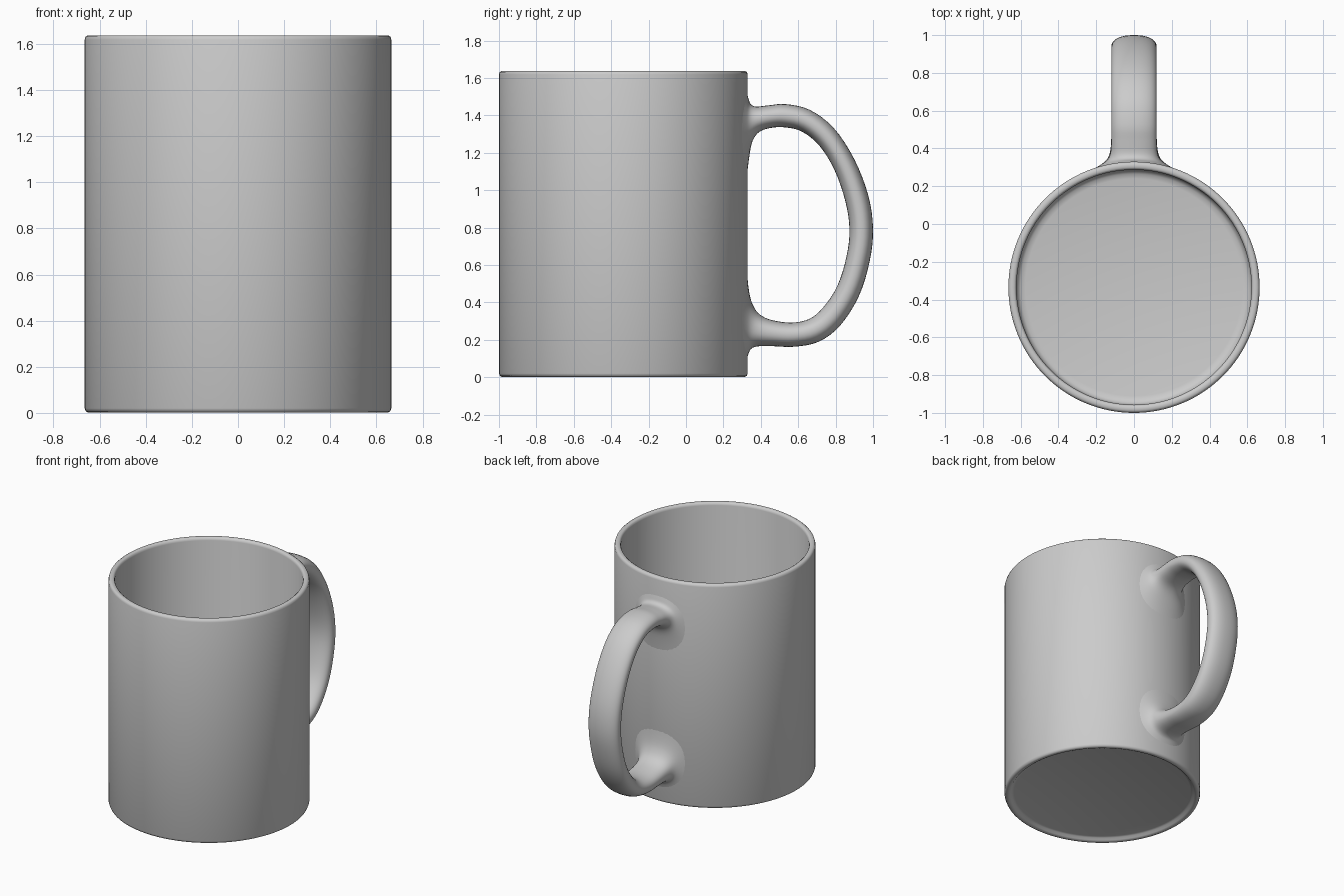
import bpy, bmesh, math
from mathutils import Vector

CY, R = -0.335, 0.665


def make_object(name, bm, angle):
    bmesh.ops.recalc_face_normals(bm, faces=bm.faces)
    mesh = bpy.data.meshes.new(name)
    bm.to_mesh(mesh)
    bm.free()
    ob = bpy.data.objects.new(name, mesh)
    bpy.context.collection.objects.link(ob)
    bpy.ops.object.select_all(action='DESELECT')
    ob.select_set(True)
    bpy.context.view_layer.objects.active = ob
    bpy.ops.object.shade_smooth_by_angle(angle=math.radians(angle))
    return ob


def bridge(bm, a, b):
    n = len(a)
    for i in range(n):
        bm.faces.new((a[i], a[(i + 1) % n], b[(i + 1) % n], b[i]))


# Mug body: lathed wall with rounded lip, inner floor and recessed base
profile = [(0.60, 0.025), (0.615, 0.02), (0.625, 0.008), (0.637, 0.002), (0.65, 0.002),
           (0.66, 0.007), (R, 0.02), (R, 1.618), (0.661, 1.631), (0.652, 1.637),
           (0.634, 1.637), (0.626, 1.631), (0.622, 1.618), (0.622, 0.10),
           (0.615, 0.078), (0.60, 0.066), (0.575, 0.06)]
bm = bmesh.new()
N = 128
rings = [[bm.verts.new((r * math.cos(2 * math.pi * i / N), CY + r * math.sin(2 * math.pi * i / N), z))
          for i in range(N)] for r, z in profile]
for a, b in zip(rings, rings[1:]):
    bridge(bm, a, b)
bm.faces.new(rings[0])
bm.faces.new(rings[-1])
make_object("mug_body", bm, 50)

# Handle stations: outer (y, z), inner (y, z), half width, amount of wrap around the body
stations = [
    (0.322, 1.53, 0.322, 1.04, 0.230, 1.0),
    (0.334, 1.490, 0.337, 1.17, 0.175, 0.9),
    (0.346, 1.460, 0.355, 1.26, 0.140, 0.6),
    (0.375, 1.447, 0.390, 1.31, 0.124, 0.2),
    (0.44, 1.453, 0.450, 1.332, 0.12, 0),
    (0.53, 1.460, 0.525, 1.336, 0.12, 0),
    (0.66, 1.430, 0.620, 1.313, 0.12, 0),
    (0.79, 1.332, 0.715, 1.235, 0.12, 0),
    (0.90, 1.165, 0.795, 1.105, 0.12, 0),
    (0.975, 0.970, 0.852, 0.940, 0.12, 0),
    (1.00, 0.790, 0.874, 0.790, 0.12, 0),
    (0.982, 0.620, 0.858, 0.645, 0.12, 0),
    (0.925, 0.435, 0.810, 0.490, 0.12, 0),
    (0.825, 0.277, 0.735, 0.375, 0.12, 0),
    (0.71, 0.190, 0.660, 0.312, 0.12, 0),
    (0.58, 0.163, 0.565, 0.292, 0.12, 0),
    (0.46, 0.166, 0.460, 0.305, 0.12, 0),
    (0.385, 0.165, 0.395, 0.335, 0.126, 0.2),
    (0.350, 0.153, 0.358, 0.385, 0.142, 0.6),
    (0.335, 0.128, 0.337, 0.46, 0.175, 0.9),
    (0.322, 0.085, 0.322, 0.60, 0.230, 1.0),
]


def catmull(p, t):
    return [0.5 * (2 * b + (c - a) * t + (2 * a - 5 * b + 4 * c - d) * t * t
            + (3 * b - a - 3 * c + d) * t ** 3) for a, b, c, d in zip(*p)]


STEPS, M = 4, 36
pts = [stations[0]] + stations + [stations[-1]]
dense = [catmull(pts[i:i + 4], k / STEPS) for i in range(len(stations) - 1) for k in range(STEPS)]
dense.append(stations[-1])

# Handle: rounded section lofted through the stations, flaring into the wall
bm = bmesh.new()
rings = []
for oy, oz, iy, iz, w, wrap in dense:
    ring = []
    for j in range(M):
        c, s = math.cos(2 * math.pi * j / M), math.sin(2 * math.pi * j / M)
        x = w * math.copysign(abs(c) ** 0.88, c)
        v = 0.5 + 0.5 * math.copysign(abs(s) ** 0.88, s)
        y = iy + (oy - iy) * v - wrap * (R - math.sqrt(R * R - x * x))
        ring.append(bm.verts.new((x, y, iz + (oz - iz) * v)))
    rings.append(ring)
for a, b in zip(rings, rings[1:]):
    bridge(bm, a, b)
make_object("handle", bm, 80)
